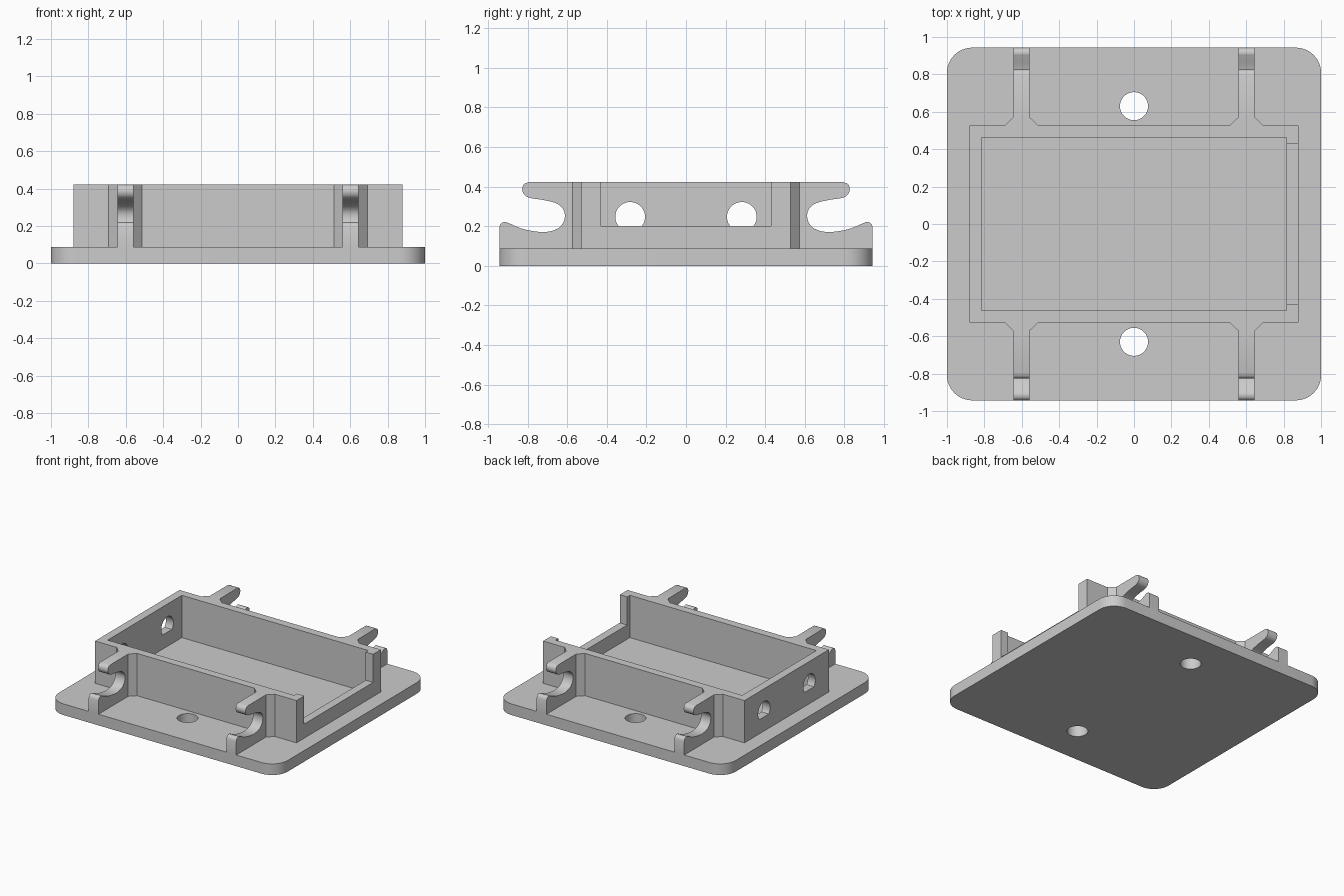
import bpy, bmesh
from math import asin, cos, sin, pi, radians
from mathutils import Vector

if "Cube" in bpy.data.objects:
    bpy.data.objects.remove(bpy.data.objects["Cube"], do_unlink=True)

grey = bpy.data.materials.new("plain grey")
grey.use_nodes = True
COLOR = (0.6, 0.6, 0.6, 1)
grey.diffuse_color = COLOR
grey.node_tree.nodes["Principled BSDF"].inputs["Base Color"].default_value = COLOR

PLATE_TOP, TOP, SILL = 0.088, 0.422, 0.2
HX, HY = 0.88, 0.527          # tray half sizes
PLATE_Y = 0.943
ARM_X, ARM_HALF, WEB_HALF, WEB_Y = 0.602, 0.043, 0.09, 0.572
HOLE_R, CABLE_Z = 0.075, 0.247


def prism(name, points, offset):
    """Extrude a closed 3D outline by an offset vector."""
    bm = bmesh.new()
    face = bm.faces.new([bm.verts.new(p) for p in points])
    out = bmesh.ops.extrude_face_region(bm, geom=[face])
    bmesh.ops.translate(bm, vec=Vector(offset),
                        verts=[v for v in out["geom"] if isinstance(v, bmesh.types.BMVert)])
    bmesh.ops.recalc_face_normals(bm, faces=bm.faces)
    mesh = bpy.data.meshes.new(name)
    bm.to_mesh(mesh)
    bm.free()
    mesh.materials.append(grey)
    obj = bpy.data.objects.new(name, mesh)
    bpy.context.collection.objects.link(obj)
    return obj


def block(name, x0, x1, y0, y1, z0, z1):
    return prism(name, [(x0, y0, z0), (x1, y0, z0), (x1, y1, z0), (x0, y1, z0)], (0, 0, z1 - z0))


def arc(start, end, n=48):
    angles = [start + (end - start) * i / n for i in range(n)]
    return [(HOLE_R * cos(a), HOLE_R * sin(a)) for a in angles + [end]]


def cut(obj, cutters):
    """Subtract the cutters, then remove them."""
    bpy.context.view_layer.objects.active = obj
    for c in cutters:
        c.hide_render = True
        mod = obj.modifiers.new("cut", "BOOLEAN")
        mod.operation, mod.solver, mod.object = "DIFFERENCE", "EXACT", c
        bpy.ops.object.modifier_apply(modifier=mod.name)
        bpy.data.objects.remove(c, do_unlink=True)


def smooth(obj):
    bpy.ops.object.select_all(action="DESELECT")
    obj.select_set(True)
    bpy.context.view_layer.objects.active = obj
    bpy.ops.object.shade_smooth_by_angle(angle=radians(30))


# Base plate with rounded corners and two screw holes
R = 0.135
outline = []
for k, (sx, sy) in enumerate([(1, 1), (-1, 1), (-1, -1), (1, -1)]):
    for i in range(13):
        a = pi / 2 * (k + i / 12)
        outline.append((sx * (1 - R) + R * cos(a), sy * (PLATE_Y - R) + R * sin(a), 0))
plate = prism("base_plate", outline, (0, 0, PLATE_TOP))
cut(plate, [prism("screw_hole", [(x, y + s * 0.63, -0.1) for x, y in arc(0, 2 * pi)[:-1]], (0, 0, 0.4))
            for s in (-1, 1)])
smooth(plate)

# Tray walls standing on the plate, with tapered webs where the arms join
half = [(HX, HY)]
for s in (1, -1):
    half += [(s * ARM_X + d, y) for d, y in
             [(WEB_HALF, HY), (ARM_HALF, WEB_Y), (-ARM_HALF, WEB_Y), (-WEB_HALF, HY)]]
half.append((-HX, HY))
loop = half + [(-x, -y) for x, y in half]
tray = prism("tray_walls", [(x, y, PLATE_TOP) for x, y in loop], (0, 0, TOP - PLATE_TOP))
cutters = [block("cavity", -0.815, 0.815, -0.463, 0.463, 0, 0.6),
           block("end_notch", 0.7, 1, -0.43, 0.43, SILL, 0.6)]
# Cable holes are round with a flat bottom
dip = asin((CABLE_Z - SILL) / HOLE_R)
cutters += [prism("cable_hole", [(-1, s * 0.282 + y, CABLE_Z + z) for y, z in arc(-dip, pi + dip)], (0.3, 0, 0))
            for s in (-1, 1)]
cut(tray, cutters)
smooth(tray)


# Hooked arms: profile in y and z, with a smooth slot between two fingers
def spline(pts, steps=5):
    out = []
    for i in range(len(pts) - 1):
        p0, p1, p2, p3 = (Vector(pts[min(max(j, 0), len(pts) - 1)]) for j in range(i - 1, i + 3))
        for k in range(steps):
            t = k / steps
            out.append(0.5 * (2 * p1 + (p2 - p0) * t + (2 * p0 - 5 * p1 + 4 * p2 - p3) * t * t
                              + (3 * p1 - p0 - 3 * p2 + p3) * t ** 3))
    return out + [Vector(pts[-1])]


slot = [(0.943, 0.195), (0.934, 0.214), (0.913, 0.221), (0.89, 0.213), (0.82, 0.185),
        (0.72, 0.17), (0.65, 0.187), (0.617, 0.225), (0.615, 0.275), (0.65, 0.313),
        (0.72, 0.332), (0.785, 0.342), (0.815, 0.357), (0.827, 0.384), (0.819, 0.411), (0.795, TOP)]
profile = [Vector((WEB_Y, PLATE_TOP)), Vector((PLATE_Y, PLATE_TOP))] + spline(slot) + [Vector((WEB_Y, TOP))]
for sy, end in ((-1, "front"), (1, "back")):
    for sx, side in ((-1, "right"), (1, "left")):
        arm = prism(f"{end}_{side}_hook_arm",
                    [(sx * ARM_X - ARM_HALF, sy * p.x, p.y) for p in profile], (2 * ARM_HALF, 0, 0))
        smooth(arm)
